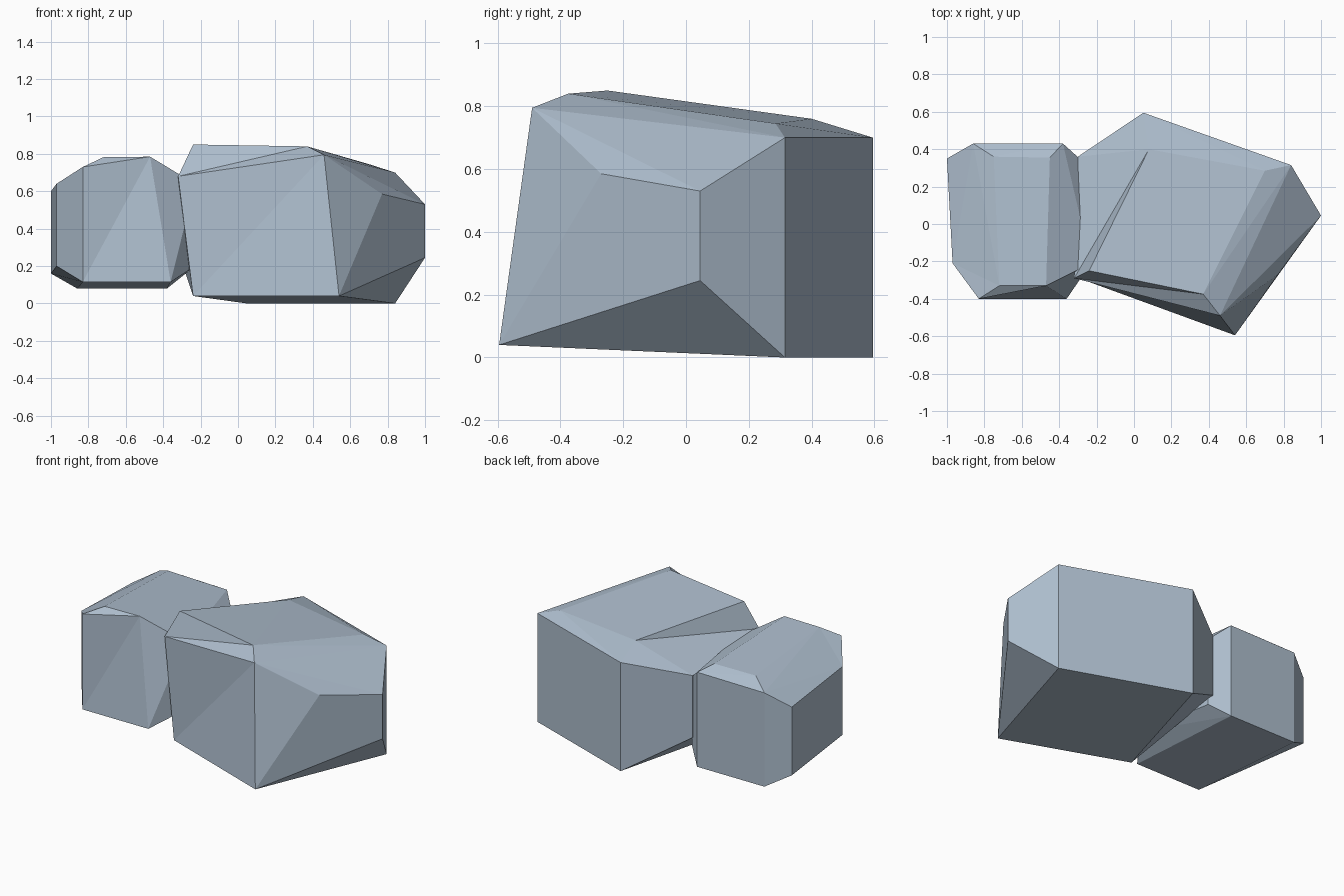
import bpy, bmesh, math
from mathutils import Vector

if "Cube" in bpy.data.objects:
    bpy.data.objects.remove(bpy.data.objects["Cube"])

stone = bpy.data.materials.new("blue_grey_stone")
stone.diffuse_color = (0.42, 0.51, 0.61, 1)
stone.use_nodes = True
stone.node_tree.nodes["Principled BSDF"].inputs["Base Color"].default_value = stone.diffuse_color


def chunk(bm, points):
    """Add one faceted convex chunk of stone."""
    part = bmesh.new()
    for p in points:
        part.verts.new(p)
    res = bmesh.ops.convex_hull(part, input=part.verts[:])
    loose = {g for g in res["geom_interior"] + res["geom_unused"]
             if isinstance(g, bmesh.types.BMVert)}
    bmesh.ops.delete(part, geom=list(loose), context='VERTS')
    bmesh.ops.dissolve_limit(part, angle_limit=math.radians(2),
                             verts=part.verts[:], edges=part.edges[:])
    bmesh.ops.recalc_face_normals(part, faces=part.faces[:])
    mesh = bpy.data.meshes.new("chunk")
    part.to_mesh(mesh)
    part.free()
    bm.from_mesh(mesh)
    bpy.data.meshes.remove(mesh)


def rock(name, chunks):
    bm = bmesh.new()
    for points in chunks:
        chunk(bm, points)
    mesh = bpy.data.meshes.new(name)
    bm.to_mesh(mesh)
    bm.free()
    mesh.materials.append(stone)
    obj = bpy.data.objects.new(name, mesh)
    bpy.context.collection.objects.link(obj)


def column(x, y, *heights):
    """Points stacked on one upright edge."""
    return [Vector((x, y, z)) for z in heights]


# Large rock: upright corner edges, crown points and two raised corners
base_left = Vector((-0.24, -0.31, 0.04))
front_top = Vector((0.46, -0.49, 0.795))
crown_front = Vector((0.37, -0.375, 0.84))
crown_right = Vector((0.70, 0.285, 0.745))
crown_back = Vector((0.08, 0.40, 0.76))
left_top = Vector((-0.32, -0.29, 0.68))
peak = Vector((-0.24, -0.25, 0.85))
back = column(0.05, 0.595, 0, 0.70)
left_side = column(-0.30, 0.36, 0.22, 0.62)
body = (back + left_side + column(0.84, 0.315, 0, 0.70)
        + column(0.77, -0.27, 0.30, 0.585) + column(1.0, 0.045, 0.245, 0.53)
        + column(0.54, -0.595, 0.04)
        + [base_left, front_top, crown_front, crown_right, crown_back])
corner = left_side + back[1:] + [base_left, front_top, crown_front, crown_back, left_top]
ridge = [peak, left_top, crown_back, crown_front, crown_right]
rock("large_rock", [body, corner, ridge])

# Small rock: upright side edges, sloping crown and a front left corner
base_front = Vector((-0.83, -0.40, 0.115))
crown_fl = Vector((-0.72, -0.33, 0.782))
crown_fr = Vector((-0.47, -0.33, 0.785))
left_front = column(-0.97, -0.21, 0.20, 0.64)
body = (left_front + column(-1.0, 0.35, 0.16, 0.60)
        + column(-0.23, -0.21, 0.20, 0.64) + column(-0.28, 0.34, 0.16, 0.60)
        + column(-0.86, 0.43, 0.08, 0.685) + column(-0.38, 0.43, 0.08, 0.69)
        + column(-0.36, -0.40, 0.115) + column(-0.75, 0.36, 0.74)
        + column(-0.45, 0.355, 0.735) + [base_front, crown_fl, crown_fr])
corner = left_front + column(-0.83, -0.40, 0.73) + [base_front, crown_fl, crown_fr]
rock("small_rock", [body, corner])
